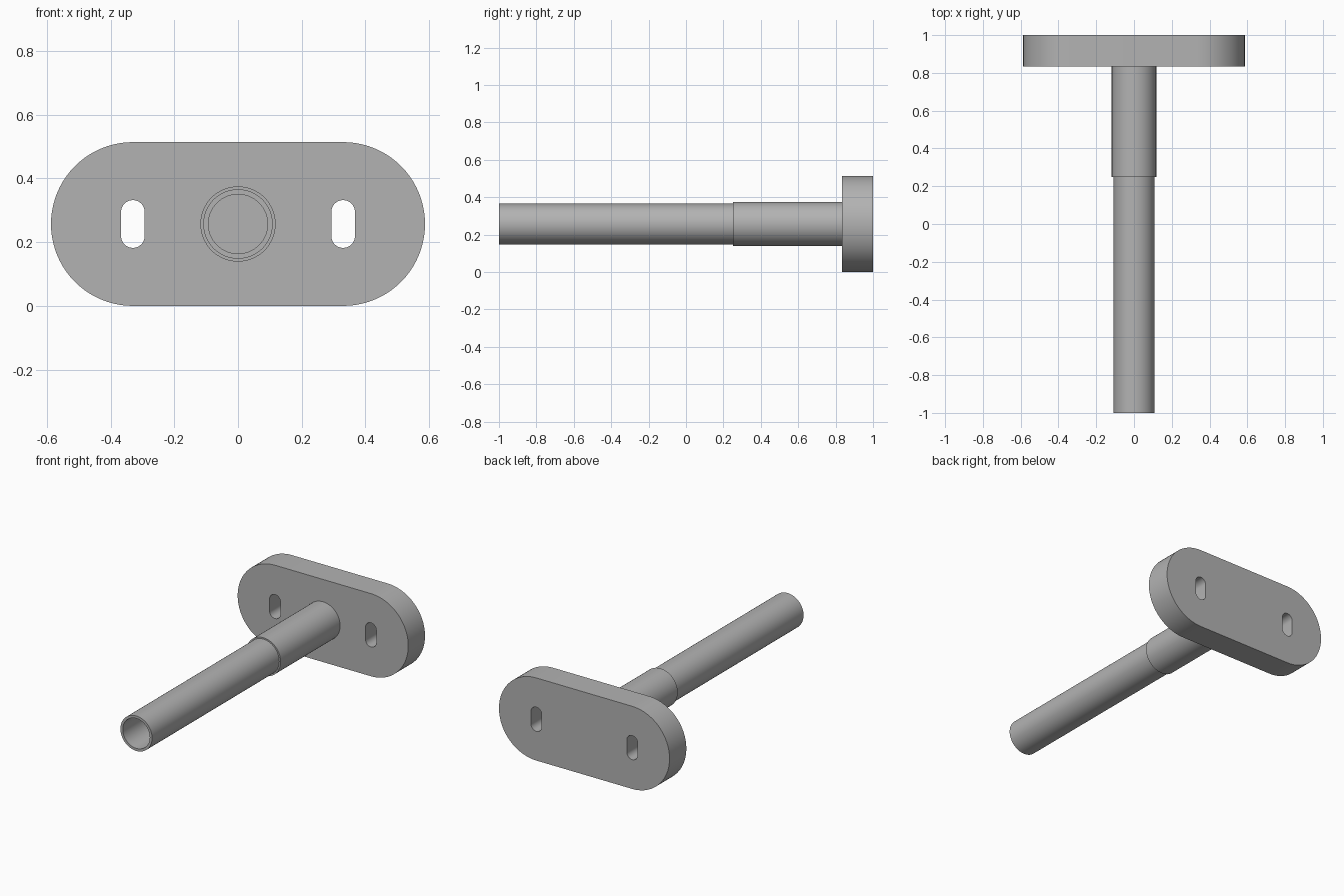
import bpy, bmesh
from math import sin, cos, pi, radians

cube = bpy.data.objects.get("Cube")
if cube:
    bpy.data.objects.remove(cube, do_unlink=True)

MID = 0.257          # height of the shaft axis
PLATE_FRONT = 0.835
SEGMENTS = 64

grey = bpy.data.materials.new("satin grey")
grey.use_nodes = True
colour = (0.45, 0.45, 0.45, 1)
grey.diffuse_color = colour
grey.node_tree.nodes["Principled BSDF"].inputs["Base Color"].default_value = colour


def finish(bm, name):
    """Turn a bmesh into a named object with smooth sides and sharp rims."""
    bmesh.ops.recalc_face_normals(bm, faces=bm.faces)
    mesh = bpy.data.meshes.new(name)
    bm.to_mesh(mesh)
    bm.free()
    mesh.materials.append(grey)
    obj = bpy.data.objects.new(name, mesh)
    bpy.context.collection.objects.link(obj)
    bpy.ops.object.select_all(action='DESELECT')
    obj.select_set(True)
    bpy.context.view_layer.objects.active = obj
    bpy.ops.object.shade_smooth_by_angle(angle=radians(30))
    return obj


def stadium(cx, radius, half_x, half_z, steps):
    """Rounded slot outline: four quarter arcs pushed apart along x or z."""
    points = []
    for quarter, (sx, sz) in enumerate([(1, 1), (-1, 1), (-1, -1), (1, -1)]):
        for i in range(steps + 1):
            a = (quarter + i / steps) * pi / 2
            p = (cx + sx * half_x + radius * cos(a), MID + sz * half_z + radius * sin(a))
            if not points or abs(p[0] - points[-1][0]) + abs(p[1] - points[-1][1]) > 1e-5:
                points.append(p)
    if abs(points[0][0] - points[-1][0]) + abs(points[0][1] - points[-1][1]) < 1e-5:
        points.pop()
    return points


def lathe(name, profile):
    """Spin a closed (radius, y) profile around the shaft axis."""
    bm = bmesh.new()
    rings = []
    for k in range(SEGMENTS):
        a = 2 * pi * k / SEGMENTS
        rings.append([bm.verts.new((r * cos(a), y, MID + r * sin(a))) for r, y in profile])
    n = len(profile)
    for k in range(SEGMENTS):
        here, there = rings[k], rings[(k + 1) % SEGMENTS]
        for j in range(n):
            bm.faces.new((here[j], here[(j + 1) % n], there[(j + 1) % n], there[j]))
    return finish(bm, name)


# Mounting plate: rounded outline with two upright screw slots
bm = bmesh.new()
outlines = [stadium(0, MID, 0.33, 0, 20)]
outlines += [stadium(side * 0.33, 0.037, 0, 0.038, 8) for side in (-1, 1)]
edges = []
for outline in outlines:
    loop = [bm.verts.new((x, PLATE_FRONT, z)) for x, z in outline]
    edges += [bm.edges.new((a, b)) for a, b in zip(loop, loop[1:] + loop[:1])]
bmesh.ops.triangle_fill(bm, edges=edges, use_beauty=True, normal=(0, -1, 0))
back = bmesh.ops.extrude_face_region(bm, geom=bm.faces[:], use_keep_orig=True)
moved = [v for v in back["geom"] if isinstance(v, bmesh.types.BMVert)]
bmesh.ops.translate(bm, verts=moved, vec=(0, 1 - PLATE_FRONT, 0))
finish(bm, "mounting_plate")

# Hollow shaft, and the collar sleeve around its rear part
lathe("hollow_shaft", [(0.093, -1), (0.109, -1), (0.109, PLATE_FRONT), (0.093, PLATE_FRONT)])
lathe("collar_sleeve", [(0.109, 0.25), (0.118, 0.25), (0.118, PLATE_FRONT), (0.109, PLATE_FRONT)])
